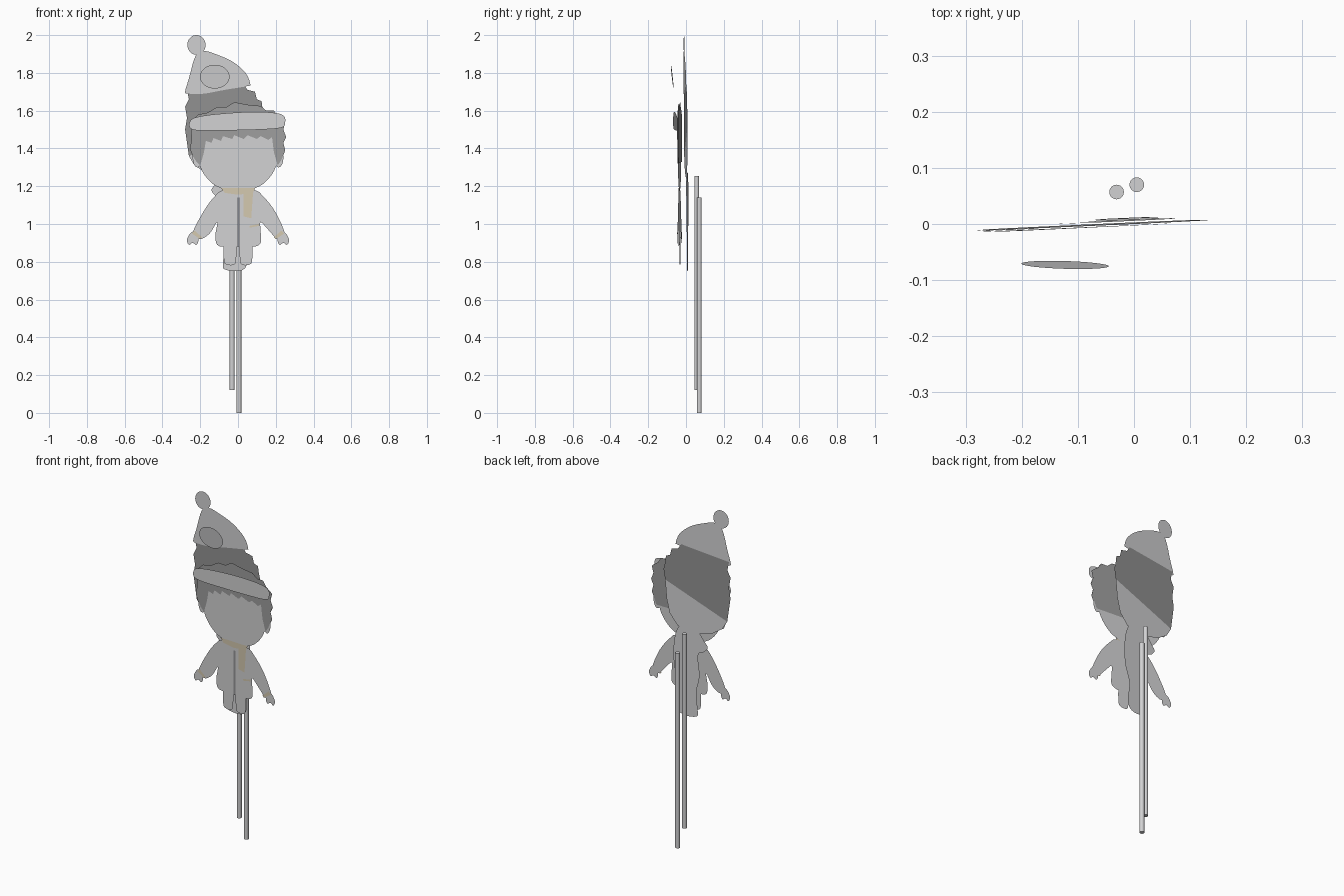
import bpy, bmesh, math

cube = bpy.data.objects.get("Cube")
if cube:
    bpy.data.objects.remove(cube, do_unlink=True)


def make_material(name, colour):
    material = bpy.data.materials.new(name)
    material.use_nodes = True
    material.diffuse_color = (*colour, 1)
    shader = material.node_tree.nodes["Principled BSDF"]
    shader.inputs["Base Color"].default_value = (*colour, 1)
    shader.inputs["Roughness"].default_value = 0.9
    return material


paper = make_material("light grey paper", (0.64, 0.64, 0.65))
rear_hair_grey = make_material("dark grey hair", (0.29, 0.29, 0.29))
hair_grey = make_material("mid grey hair", (0.34, 0.34, 0.34))
tan = make_material("pale tan cloth", (0.66, 0.58, 0.43))
zip_grey = make_material("zip grey", (0.3, 0.3, 0.31))


# Each sheet is a slightly turned plane giving y from x and z
def rear_sheet(x, z):
    return 0.002 + 0.045 * x - 0.006 * (z - 1.4)


def front_sheet(x, z):
    return -0.034 - 0.043 * x


def badge_sheet(x, z):
    return -0.073 - 0.03 * (x + 0.12) - 0.11 * (z - 1.78)


def rounded(points, steps=4):
    """Closed smooth curve through the outline points."""
    result = []
    count = len(points)
    for i in range(count):
        a, b, c, d = (points[(i + k) % count] for k in (-1, 0, 1, 2))
        for s in range(steps):
            t = s / steps
            result.append(tuple(
                q + t * (r - p) / 2
                + t * t * (p - 2.5 * q + 2 * r - e / 2)
                + t * t * t * (1.5 * (q - r) + (e - p) / 2)
                for p, q, r, e in zip(a, b, c, d)))
    return result


def oval(cx, cz, rx, rz, sides=40):
    angles = [math.tau * i / sides for i in range(sides)]
    return [(cx + rx * math.cos(a), cz + rz * math.sin(a)) for a in angles]


def cutout(name, outline, sheet, material, lift=0.0, smooth=True):
    """Flat paper shape; outline is in hundredths of a unit, lift moves it back."""
    if smooth:
        outline = rounded(outline)
    bm = bmesh.new()
    verts = []
    for px, pz in outline:
        x, z = px / 100, pz / 100
        verts.append(bm.verts.new((x, sheet(x, z) + lift, z)))
    face = bm.faces.new(verts)
    face.normal_update()
    if face.normal.y > 0:
        face.normal_flip()
    bmesh.ops.triangulate(bm, faces=[face], ngon_method="EAR_CLIP")
    mesh = bpy.data.meshes.new(name)
    bm.to_mesh(mesh)
    bm.free()
    mesh.materials.append(material)
    obj = bpy.data.objects.new(name, mesh)
    bpy.context.collection.objects.link(obj)
    return obj


def stick(name, x, y, bottom, top):
    bpy.ops.mesh.primitive_cylinder_add(
        vertices=24, radius=0.013, depth=top - bottom,
        location=(x, y, (top + bottom) / 2))
    obj = bpy.context.object
    obj.name = name
    obj.data.materials.append(paper)
    bpy.ops.object.shade_smooth_by_angle()


# Support sticks
stick("long_stick", 0.005, 0.07, 0, 1.14)
stick("short_stick", -0.031, 0.057, 0.12, 1.255)

# Rear figure: bobble hat, hair, head and side-on body
cutout("bobble", oval(-22, 194.8, 4.8, 5.2), rear_sheet, paper, 0.001)
cutout("hat", [(-28, 170), (-26, 177), (-22.5, 189), (-18, 191.5), (-12, 190),
               (-3, 186), (4, 180), (6.5, 174), (5, 173), (-7, 171),
               (-18, 169), (-26, 169)], rear_sheet, paper, -0.002)
cutout("rear_hair", [(-27, 171), (-26, 166), (-28, 162), (-27, 156), (-28, 150),
                     (-27, 143), (-26, 136), (13, 151), (14, 157), (13, 161),
                     (12.5, 165), (10, 166), (9, 170), (5, 171), (3, 174),
                     (-7, 173)], rear_sheet, rear_hair_grey, smooth=False)
cutout("rear_face", [(-26, 136), (-23, 131), (-17, 127), (-10, 125), (-2, 124),
                     (5, 126), (10, 132), (12, 140), (13, 151)],
       rear_sheet, paper, smooth=False)
cutout("rear_body", [(-7, 127), (-12, 121), (-14, 118), (-12, 115), (-8, 112),
                     (-9, 100), (-7, 90), (-8, 79), (-7, 76), (0, 75), (4, 77),
                     (5, 82), (4, 92), (7, 103), (7, 117), (4, 126),
                     (-2, 128)], rear_sheet, paper, 0.003)
cutout("rear_sleeve", [(-6, 125), (-1, 127), (4, 123), (4, 108), (1, 99),
                       (-4, 98), (-6, 104), (-7, 115)],
       rear_sheet, paper, 0.007)

# Front figure: body with spread arms, legs and hands
cutout("coat", [(-7, 118), (-12, 115), (-18, 107), (-24, 95), (-20, 92),
                (-15, 95), (-11, 101), (-12, 94), (-11, 89), (-7, 88),
                (0, 89), (8, 88), (12, 90), (12, 96), (12, 101), (16, 97),
                (21, 92), (25, 94), (20, 106), (13, 115), (8, 118)],
       front_sheet, paper)
for side in (-1, 1):
    hand = [(24, 96), (27, 92), (26, 89), (24, 90), (22, 89), (21, 92)]
    cuff = [(23, 96.5), (24.5, 95), (20, 92), (19, 93)]
    leg = [(1, 90), (1, 82), (2, 78.5), (6, 78.5), (7.5, 81), (7, 90)]
    label = "left" if side > 0 else "right"
    for part, shape, colour, lift in (
            ("hand", hand, paper, 0.001), ("cuff", cuff, tan, -0.002),
            ("leg", leg, paper, 0.001)):
        cutout(f"{label}_{part}", [(side * x, z) for x, z in shape],
               front_sheet, colour, lift, part != "cuff")

# Coat zip and scarf
cutout("zip", [(-0.4, 88), (1, 88), (1, 114), (-0.4, 114)],
       front_sheet, zip_grey, -0.002, False)
cutout("scarf_band", [(-9, 119), (9, 119), (8, 116.5), (0, 115.5), (-7, 116.5)],
       front_sheet, tan, -0.003, False)
cutout("scarf_tail", [(3, 117), (8, 117), (7, 103), (3, 104)],
       front_sheet, tan, -0.003, False)
cutout("pocket_trim", [(6, 99), (11, 100), (11, 99), (6, 98)],
       front_sheet, tan, -0.002, False)

# Front head: face, ears, fringe and the hair behind
cutout("face", [(-21, 147), (-21, 136), (-19, 128), (-13, 121), (-5, 118),
                (5, 118), (13, 121), (19, 128), (21, 136), (21, 147),
                (10, 155), (-10, 155)], front_sheet, paper)
for label, side in (("left", 1), ("right", -1)):
    cutout(f"{label}_ear", oval(side * 21.5, 135, 2.5, 5), front_sheet,
           paper, 0.001, False)

crown = [(25, 139), (24, 143), (25.5, 146), (24, 150), (25, 154), (21, 157),
         (19, 160), (15, 160), (12, 162.5), (6, 163), (-2, 164.5), (-6, 162),
         (-11, 162), (-16, 159), (-21, 158), (-24, 155), (-25, 150),
         (-24.5, 145), (-25.5, 140), (-24, 136), (-22, 133)]
fringe = [(-20, 131), (-18, 138), (-17, 144), (-14, 143), (-13, 145.5),
          (-9, 144), (-8, 146.5), (-3, 145), (-2, 147), (3, 145), (5, 147),
          (10, 145), (12, 146.5), (16, 144.5), (18, 146), (19, 138),
          (21, 131), (23, 134)]
cutout("fringe", crown + fringe, front_sheet, hair_grey, -0.003, False)
cutout("back_hair", crown + [(22, 132)], front_sheet, hair_grey, 0.003, False)

# Hat brim above the fringe and round badge in front of the hat
cutout("brim", [(-25.5, 151), (-25, 155), (-20, 157), (-8, 158.5), (6, 159.3),
                (18, 159), (24, 157.5), (25, 154), (23, 151), (12, 150),
                (-8, 149.5), (-21, 149.5)], front_sheet, paper, -0.023)
cutout("badge", oval(-12.3, 178, 7.8, 6.3), badge_sheet, paper, 0, False)
